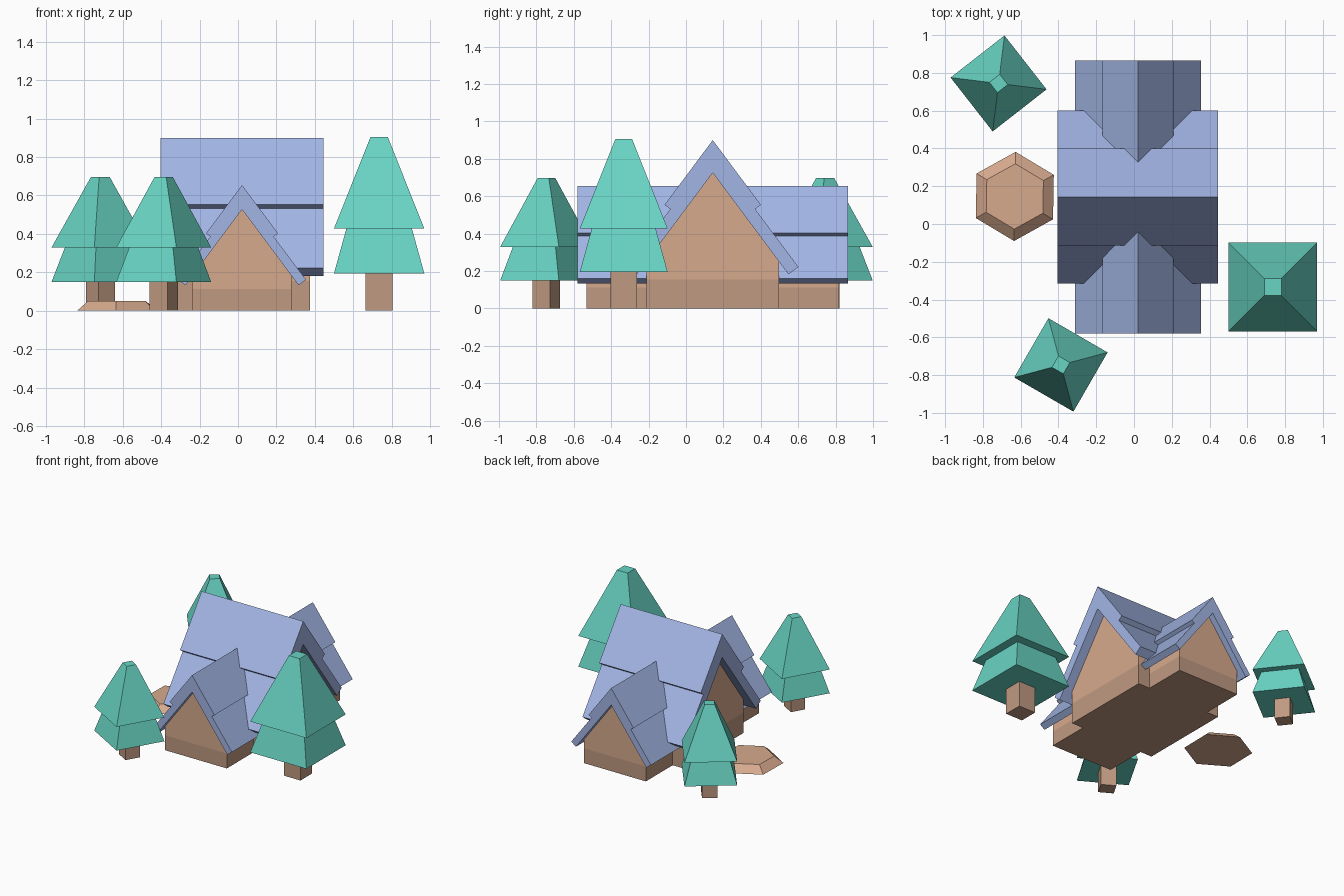
import bpy, bmesh, math
from mathutils import Matrix

if "Cube" in bpy.data.objects:
    bpy.data.objects.remove(bpy.data.objects["Cube"])


def material(name, rgb):
    m = bpy.data.materials.new(name)
    m.diffuse_color = (*rgb, 1)
    m.use_nodes = True
    m.node_tree.nodes["Principled BSDF"].inputs["Base Color"].default_value = m.diffuse_color
    return m


ROOF = material("roof_blue", (0.36, 0.46, 0.78))
WALL = material("wall_tan", (0.68, 0.40, 0.27))
WOOD = material("base_brown", (0.52, 0.32, 0.22))
LEAF = material("leaf_teal", (0.14, 0.66, 0.55))


def finish(name, bm, mat, matrix):
    bmesh.ops.recalc_face_normals(bm, faces=bm.faces)
    me = bpy.data.meshes.new(name)
    bm.to_mesh(me)
    bm.free()
    me.materials.append(mat)
    ob = bpy.data.objects.new(name, me)
    ob.matrix_world = matrix
    bpy.context.collection.objects.link(ob)
    return ob


def prism(name, half_profile, half_len, mat, matrix):
    """Mirror a half profile (x, z) and extrude it along y."""
    pts = half_profile + [(-x, z) for x, z in reversed(half_profile) if x > 0]
    bm = bmesh.new()
    face = bm.faces.new([bm.verts.new((x, -half_len, z)) for x, z in pts])
    ext = bmesh.ops.extrude_face_region(bm, geom=[face])
    for v in ext["geom"]:
        if isinstance(v, bmesh.types.BMVert):
            v.co.y = half_len
    return finish(name, bm, mat, matrix)


def frustum(name, sides, r0, r1, z0, z1, mat, matrix, turn=0.0):
    """Tapered block with a given corner radius at bottom and top."""
    bm = bmesh.new()
    rings = []
    for r, z in ((r0, z0), (r1, z1)):
        angles = [turn + 2 * math.pi * i / sides for i in range(sides)]
        rings.append([bm.verts.new((r * math.cos(a), r * math.sin(a), z)) for a in angles])
        bm.faces.new(rings[-1])
    for i in range(sides):
        j = (i + 1) % sides
        bm.faces.new((rings[0][i], rings[0][j], rings[1][j], rings[1][i]))
    return finish(name, bm, mat, matrix)


def wing(name, s, roof_half, body_half, matrix):
    """Gabled wing: base, gable wall and stepped two-layer roof."""
    def sc(pts):
        return [(x * s, z * s) for x, z in pts]
    roof = sc([(0, .725), (.405, .182), (.458, .222), (.227, .531), (.258, .554), (0, .90)])
    base = sc([(.355, 0), (.355, .155)])
    gable = sc([(.355, .155), (.355, .255), (0, .73)])
    prism(name + "_base", base, body_half, WOOD, matrix)
    prism(name + "_gable_wall", gable, body_half, WALL, matrix)
    prism(name + "_roof", roof, roof_half, ROOF, matrix)


# House: tall wing along x, lower cross wing along y
centre = Matrix.Translation((0.021, 0.143, 0))
wing("main_wing", 1.0, 0.425, 0.355, centre @ Matrix.Rotation(math.pi / 2, 4, 'Z'))
wing("cross_wing", 0.727, 0.722, 0.675, centre)

# Trees: square trunk with two tapered tiers
R2, Q = math.sqrt(2), math.pi / 4
TREES = [("right_tree", 0.735, -0.333, 0, 1.0),
         ("front_tree", -0.387, -0.746, -30, 0.77),
         ("back_tree", -0.717, 0.744, 38, 0.77)]
for name, x, y, deg, s in TREES:
    m = (Matrix.Translation((x, y, 0)) @ Matrix.Rotation(math.radians(deg), 4, 'Z')
         @ Matrix.Scale(s, 4))
    frustum(name + "_trunk", 4, .07 * R2, .07 * R2, 0, .20, WOOD, m, Q)
    frustum(name + "_lower_tier", 4, .235 * R2, .17 * R2, .195, .43, LEAF, m, Q)
    frustum(name + "_upper_tier", 4, .235 * R2, .045 * R2, .428, .905, LEAF, m, Q)

# Flat hexagonal stone
frustum("hex_stone", 6, .236, .173, 0, .05, WALL,
        Matrix.Translation((-.631, .146, 0)), math.radians(89))
